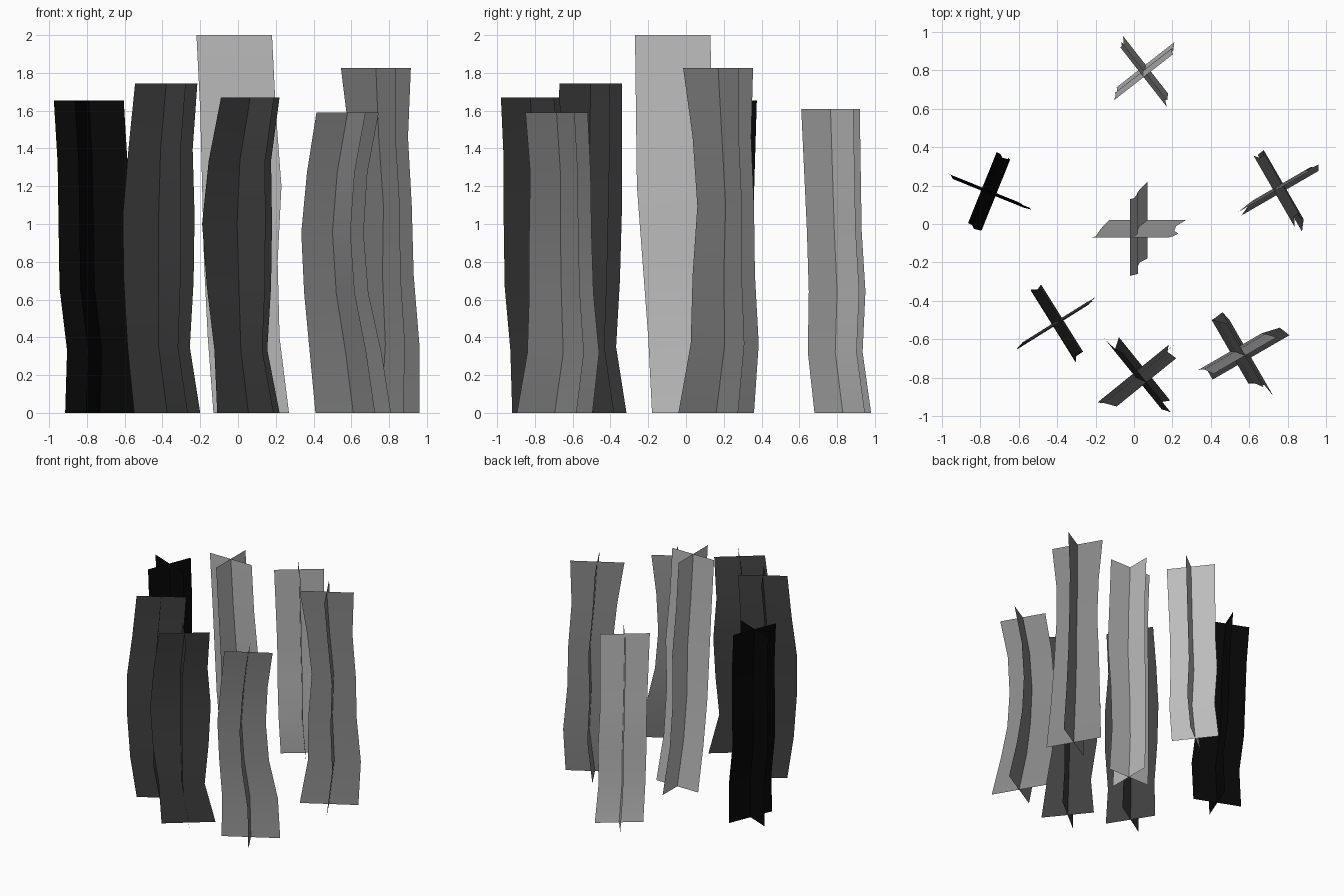
import bpy
import bmesh
import math
from mathutils import Vector

cube = bpy.data.objects.get("Cube")
if cube:
    bpy.data.objects.remove(cube, do_unlink=True)


def make_material(name, value):
    mat = bpy.data.materials.new(name)
    mat.use_nodes = True
    colour = (value, value, value, 1.0)
    mat.diffuse_color = colour
    shader = mat.node_tree.nodes["Principled BSDF"]
    shader.inputs["Base Color"].default_value = colour
    shader.inputs["Roughness"].default_value = 0.9
    return mat


black = make_material("black", 0.002)
charcoal = make_material("charcoal grey", 0.05)
mid_grey = make_material("mid grey", 0.24)
pale_grey = make_material("pale grey", 0.5)


def add_strip(bm, path, spans, angle, height):
    """One wavy upright sheet, three vertices wide, following the stalk path."""
    direction = Vector((math.cos(angle), math.sin(angle), 0))
    rows = []
    for level, (centre, span) in enumerate(zip(path, spans)):
        spine = Vector((*centre, height * level / (len(path) - 1)))
        rows.append([bm.verts.new(spine + direction * span * side) for side in (-1, 0, 1)])
    for low, high in zip(rows, rows[1:]):
        for i in range(2):
            bm.faces.new((low[i], low[i + 1], high[i + 1], high[i]))


def add_stalk(name, mat, height, turn, xs, ys, halves):
    """Two crossed sheets; path and half width are in hundredths, bottom to top."""
    angle = math.radians(turn)
    path = [(x / 100, y / 100) for x, y in zip(xs, ys)]
    spans = [half / 100 / math.cos(angle) for half in halves]
    bm = bmesh.new()
    add_strip(bm, path, spans, angle, height)
    add_strip(bm, path, spans, angle - math.pi / 2, height)
    mesh = bpy.data.meshes.new(name)
    bm.to_mesh(mesh)
    bm.free()
    mesh.materials.append(mat)
    obj = bpy.data.objects.new(name, mesh)
    bpy.context.collection.objects.link(obj)
    bpy.ops.object.select_all(action="DESELECT")
    obj.select_set(True)
    bpy.context.view_layer.objects.active = obj
    bpy.ops.object.shade_smooth_by_angle(angle=math.radians(40))


# Central stalk, the tallest
add_stalk("centre_stalk", pale_grey, 2.0, 0,
          (7, 3, 1.5, 2, 0, -2), (2, -1, -3.5, -5, -6.5, -7), (20, 19, 19.5, 21, 20, 20))
# Ring of six stalks around it
add_stalk("back_stalk", pale_grey, 1.61, 38,
          (6, 6, 5, 5, 5, 5), (83, 79, 80, 78.5, 77.5, 76.5), (15, 14.5, 15, 14.5, 15, 15.5))
add_stalk("left_stalk", mid_grey, 1.825, 30,
          (76, 78, 76.5, 77, 74.5, 73), (16, 20.5, 20, 21, 19, 17), (20, 18, 16.5, 15, 15.5, 18.5))
add_stalk("front_left_stalk", mid_grey, 1.59, 30,
          (61, 57, 52, 50, 52.5, 58), (-69.5, -65, -66, -66.5, -66.5, -68.5), (20, 19, 17, 16.5, 16, 16.5))
add_stalk("front_stalk", charcoal, 1.67, 39,
          (5.5, 1.5, 0.5, -0.5, 1, 6.5), (-75.5, -79, -79, -78, -80, -82.5), (16.5, 14, 17, 18.5, 16.5, 15.5))
add_stalk("front_right_stalk", charcoal, 1.745, 32,
          (-37.5, -42, -42, -42, -41, -38), (-49, -53.5, -53.5, -53, -51, -50.5), (17.5, 16.5, 18.5, 19, 17, 16.5))
add_stalk("right_stalk", black, 1.655, -22,
          (-73, -72, -76, -76.5, -77, -79), (16, 15, 16, 17, 18, 19), (18.5, 18.5, 18.5, 18.5, 18.5, 18.5))
